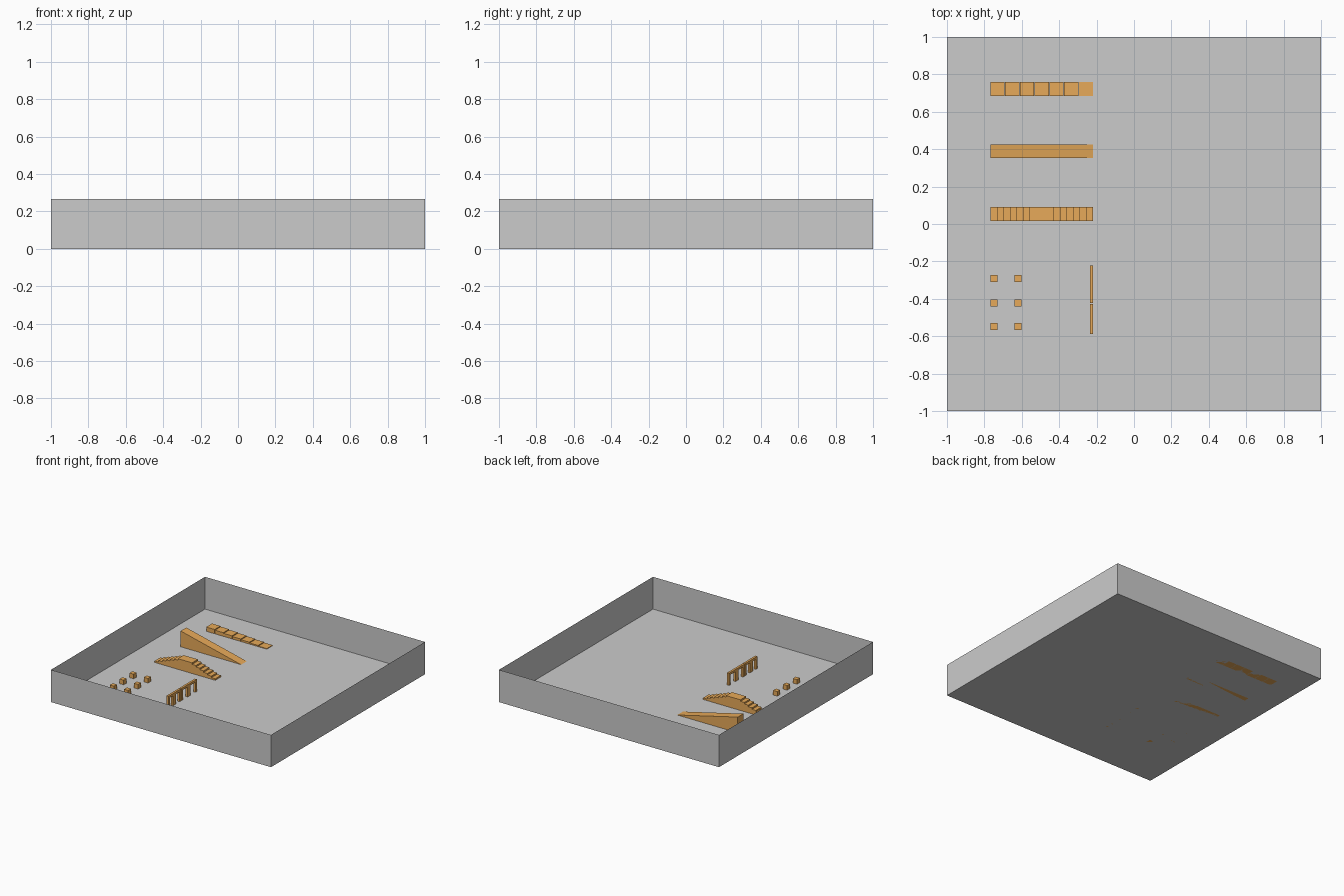
import bpy, bmesh

if "Cube" in bpy.data.objects:
    bpy.data.objects.remove(bpy.data.objects["Cube"])

orange = bpy.data.materials.new("orange")
orange.diffuse_color = (0.8, 0.4, 0.1, 1)
orange.use_nodes = True
orange.node_tree.nodes["Principled BSDF"].inputs["Base Color"].default_value = orange.diffuse_color


def make(name, bm, mat=orange):
    bmesh.ops.recalc_face_normals(bm, faces=bm.faces)
    me = bpy.data.meshes.new(name)
    bm.to_mesh(me)
    bm.free()
    if mat:
        me.materials.append(mat)
    ob = bpy.data.objects.new(name, me)
    bpy.context.collection.objects.link(ob)
    return ob


def add_box(bm, x0, x1, y0, y1, z0, z1):
    for v in bmesh.ops.create_cube(bm, size=1)["verts"]:
        v.co = (x1 if v.co.x > 0 else x0,
                y1 if v.co.y > 0 else y0,
                z1 if v.co.z > 0 else z0)


def extrude_profile(name, profile, y0, y1):
    """Closed solid from an xz profile, swept along y."""
    bm = bmesh.new()
    face = bm.faces.new([bm.verts.new((x, y0, z)) for x, z in profile])
    new = bmesh.ops.extrude_face_region(bm, geom=[face], use_keep_orig=True)["geom"]
    for v in new:
        if isinstance(v, bmesh.types.BMVert):
            v.co.y = y1
    return make(name, bm)


# Arena: open tray with thin walls
bm = bmesh.new()
add_box(bm, -1, 1, -1, 1, 0, 0.265)
bm.faces.ensure_lookup_table()
top = max(bm.faces, key=lambda f: f.calc_center_median().z)
bmesh.ops.delete(bm, geom=[top], context='FACES_ONLY')
make("arena_tray", bm, None)

X0, X1 = -0.768, -0.218

# Row of low descending tiles
bm = bmesh.new()
pitch = (X1 - X0 + 0.003) / 7
for i in range(7):
    x = X0 + i * pitch
    add_box(bm, x, x + pitch - 0.003, 0.685, 0.76, 0, 0.005 * (7 - i))
make("low_steps", bm)

# Wedge ramp
extrude_profile("ramp", [(X0, 0), (X1, 0), (X0, 0.13)], 0.352, 0.425)

# Stairs up and down with a middle platform
run, rise = 0.035, 0.0125
left = []
for i in range(7):
    left += [(X0 + i * run, i * rise), (X0 + i * run, (i + 1) * rise)]
right = [(X0 + X1 - x, z) for x, z in reversed(left)]
extrude_profile("double_stairs", left + right, 0.015, 0.09)

# Grid of small cubes
S = 0.0375
for i, x in enumerate((X0, -0.638)):
    for j, y in enumerate((-0.568, -0.44, -0.311)):
        bm = bmesh.new()
        add_box(bm, x, x + S, y, y + S, 0, S)
        make(f"cube_{i}_{j}", bm)

# Line of gates, narrowing toward the front
edges = [(-0.324, -0.223), (-0.422, -0.324), (-0.512, -0.427), (-0.588, -0.512)]
T, H, B = 0.0185, 0.1, 0.0185
for i, (y0, y1) in enumerate(edges):
    bm = bmesh.new()
    add_box(bm, -0.236, -0.218, y0, y1, H - B, H)
    for a in (y0, y1 - T):
        add_box(bm, -0.236, -0.218, a, a + T, 0, H - B)
    make(f"gate_{i}", bm)
